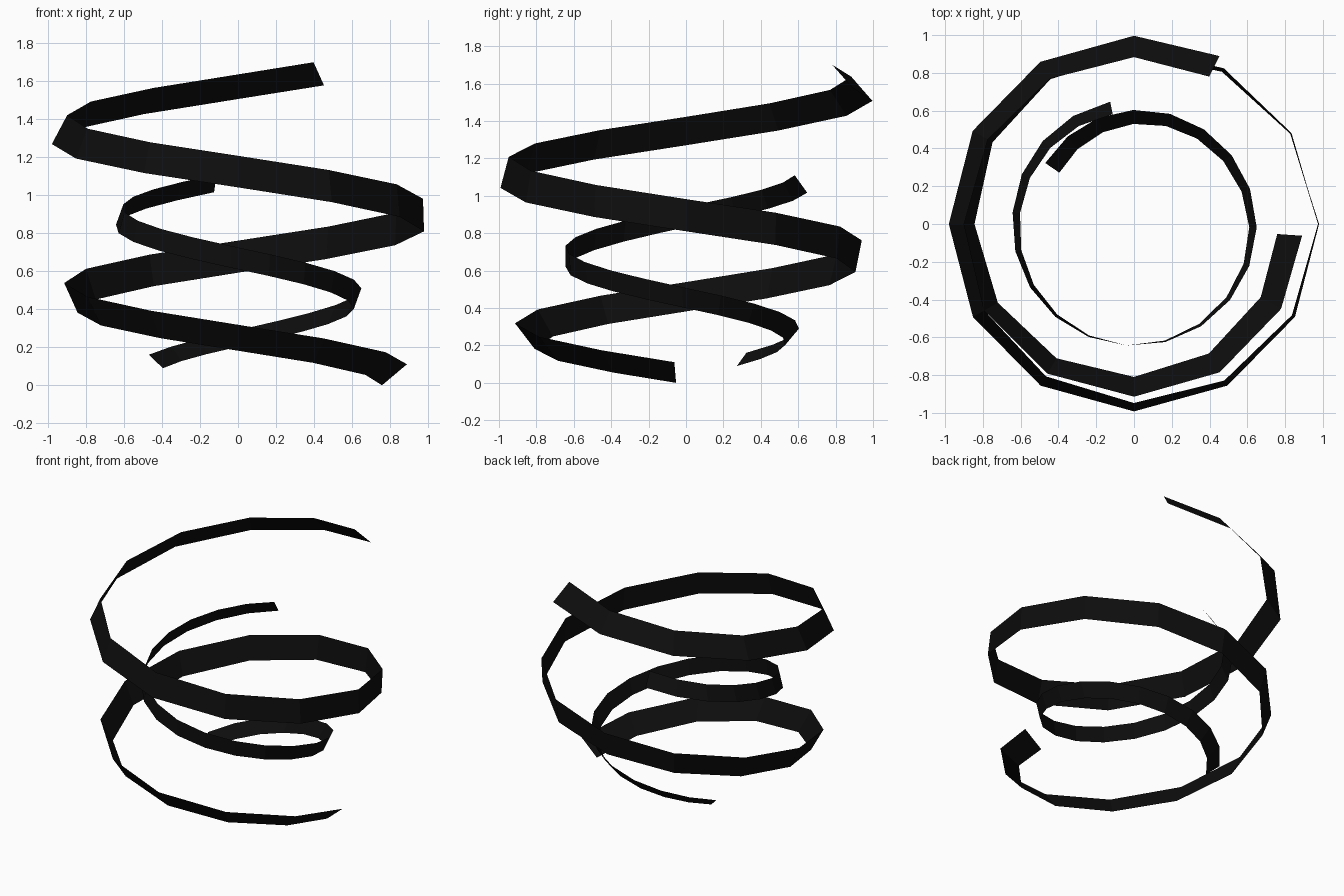
import bpy
from math import radians, sin, cos

if "Cube" in bpy.data.objects:
    bpy.data.objects.remove(bpy.data.objects["Cube"])

ink = bpy.data.materials.new("black")
ink.diffuse_color = (0.004, 0.004, 0.004, 1)
ink.use_nodes = True
ink.node_tree.nodes["Principled BSDF"].inputs["Base Color"].default_value = ink.diffuse_color


def sample(keys, a, i):
    # linear interpolation along the (angle, radius, height) keys
    for k, n in zip(keys, keys[1:]):
        if a >= n[0] - 1e-6:
            t = (a - k[0]) / (n[0] - k[0])
            return k[i] + t * (n[i] - k[i])
    return keys[-1][i]


def ribbon(name, angles, keys, width, tilt0, tilt1):
    # flat strip climbing clockwise, its tilt twisting evenly from start to end
    verts, faces = [], []
    for a in angles:
        t = (a - angles[0]) / (angles[-1] - angles[0])
        tilt = radians(tilt0 + t * (tilt1 - tilt0))
        r, z = sample(keys, a, 1), sample(keys, a, 2)
        for s in (-0.5, 0.5):
            rr = r + s * width * sin(tilt)
            verts.append((rr * cos(radians(a)), rr * sin(radians(a)),
                          z + s * width * cos(tilt)))
    for i in range(len(angles) - 1):
        k = 2 * i
        faces.append((k, k + 1, k + 3, k + 2))
    mesh = bpy.data.meshes.new(name)
    mesh.from_pydata(verts, [], faces)
    mesh.materials.append(ink)
    obj = bpy.data.objects.new(name, mesh)
    bpy.context.collection.objects.link(obj)


# large outer ribbon, twelve sides per turn
outer_keys = [(-4, 0.826, 0.055), (-90, 0.862, 0.25), (-180, 0.88, 0.46),
              (-270, 0.923, 0.677), (-360, 0.977, 0.896), (-450, 0.97, 1.125),
              (-540, 0.94, 1.346), (-630, 0.94, 1.572), (-657, 0.937, 1.64)]
outer_angles = [-4] + [-30 * i for i in range(1, 22)] + [-657]
ribbon("outer_ribbon", outer_angles, outer_keys, 0.172, 50, -45)

# small inner ribbon, finer steps
inner_keys = [(145.5, 0.525, 0.125), (90, 0.567, 0.246), (0, 0.63, 0.453),
              (-90, 0.645, 0.668), (-180, 0.626, 0.887), (-259, 0.626, 1.063)]
inner_angles = [145.5 - 404.5 * i / 22 for i in range(23)]
ribbon("inner_ribbon", inner_angles, inner_keys, 0.115, 52, -36)
